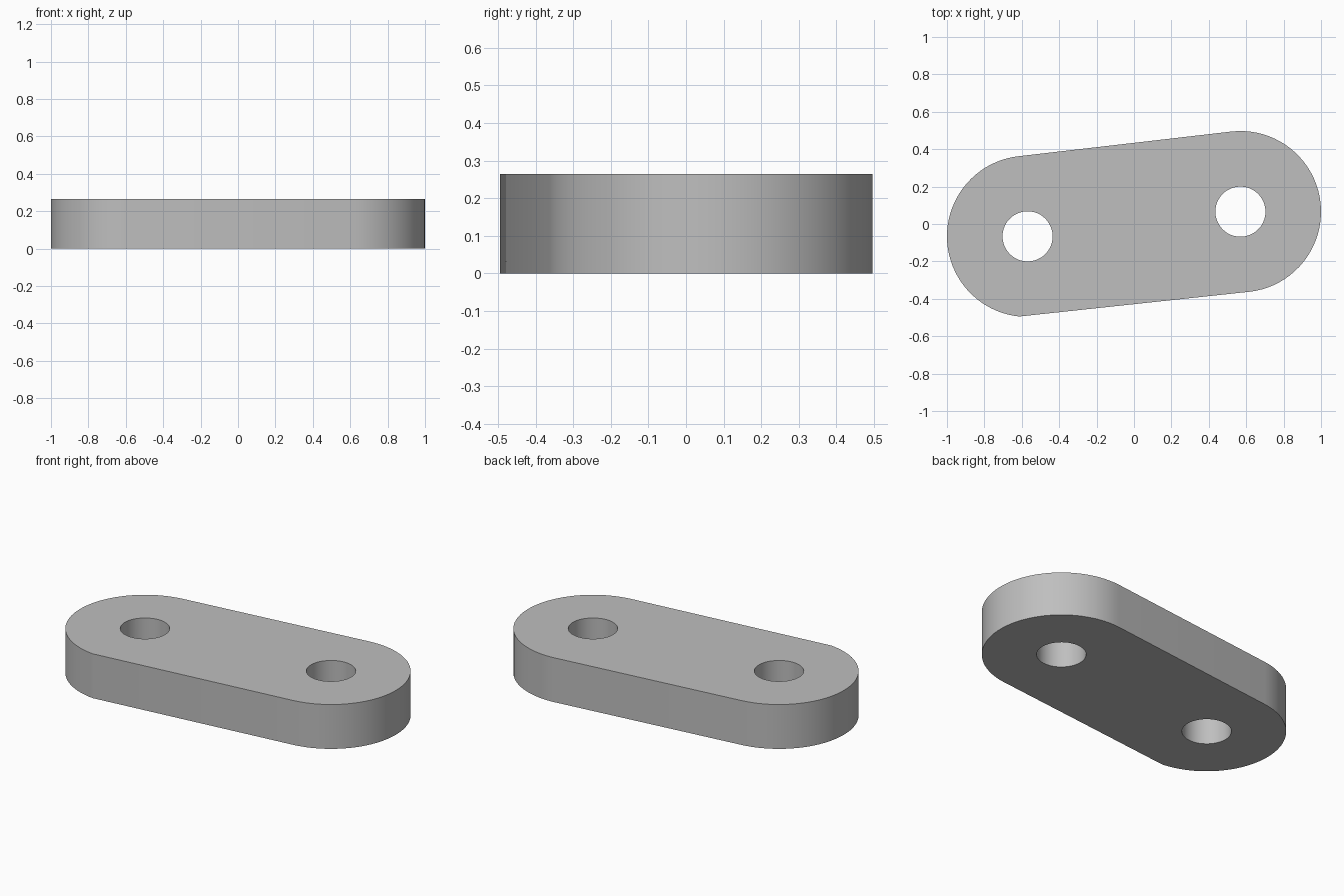
import bpy, bmesh
from math import sin, cos, radians
from mathutils import Vector

default = bpy.data.objects.get("Cube")
if default:
    bpy.data.objects.remove(default, do_unlink=True)

HEIGHT = 0.265
END_RADIUS = 0.431
HOLE_RADIUS = 0.134
LEFT_END = Vector((0.569, 0.066))
RIGHT_END = -LEFT_END
TILT = 6.6

grey = bpy.data.materials.new("plain_grey")
grey.use_nodes = True
colour = (0.52, 0.52, 0.52, 1)
grey.diffuse_color = colour
grey.node_tree.nodes["Principled BSDF"].inputs["Base Color"].default_value = colour


def arc(centre, radius, start, end, steps):
    """Points along an arc, angles in degrees."""
    angles = [radians(start + (end - start) * i / steps) for i in range(steps + 1)]
    return [centre + radius * Vector((cos(a), sin(a))) for a in angles]


def prism(name, outline, bottom, top):
    """Solid made by raising a closed outline."""
    bm = bmesh.new()
    face = bm.faces.new([bm.verts.new((p.x, p.y, bottom)) for p in outline])
    raised = bmesh.ops.extrude_face_region(bm, geom=[face])["geom"]
    verts = [g for g in raised if isinstance(g, bmesh.types.BMVert)]
    bmesh.ops.translate(bm, verts=verts, vec=(0, 0, top - bottom))
    bmesh.ops.recalc_face_normals(bm, faces=bm.faces)
    mesh = bpy.data.meshes.new(name)
    bm.to_mesh(mesh)
    bm.free()
    mesh.materials.append(grey)
    obj = bpy.data.objects.new(name, mesh)
    bpy.context.collection.objects.link(obj)
    return obj


# Link plate: two round ends joined by straight sides, with a slight corner
# where the front side meets the right end
outline = arc(LEFT_END, END_RADIUS, TILT - 90, TILT + 90, 40)
outline += arc(RIGHT_END, END_RADIUS, TILT + 90, 264, 40)
plate = prism("link_plate", outline, 0, HEIGHT)

# Pin holes through both ends
for side, centre in (("left", LEFT_END), ("right", RIGHT_END)):
    circle = arc(centre, HOLE_RADIUS, 0, 360, 48)[:-1]
    cutter = prism(side + "_hole_cutter", circle, -0.1, HEIGHT + 0.1)
    cutter.hide_render = True
    cut = plate.modifiers.new(side + "_hole", "BOOLEAN")
    cut.operation = "DIFFERENCE"
    cut.solver = "EXACT"
    cut.object = cutter
    bpy.ops.object.select_all(action="DESELECT")
    bpy.context.view_layer.objects.active = plate
    plate.select_set(True)
    bpy.ops.object.modifier_apply(modifier=cut.name)
    bpy.data.objects.remove(cutter, do_unlink=True)

bpy.ops.object.shade_smooth_by_angle(angle=radians(30))
